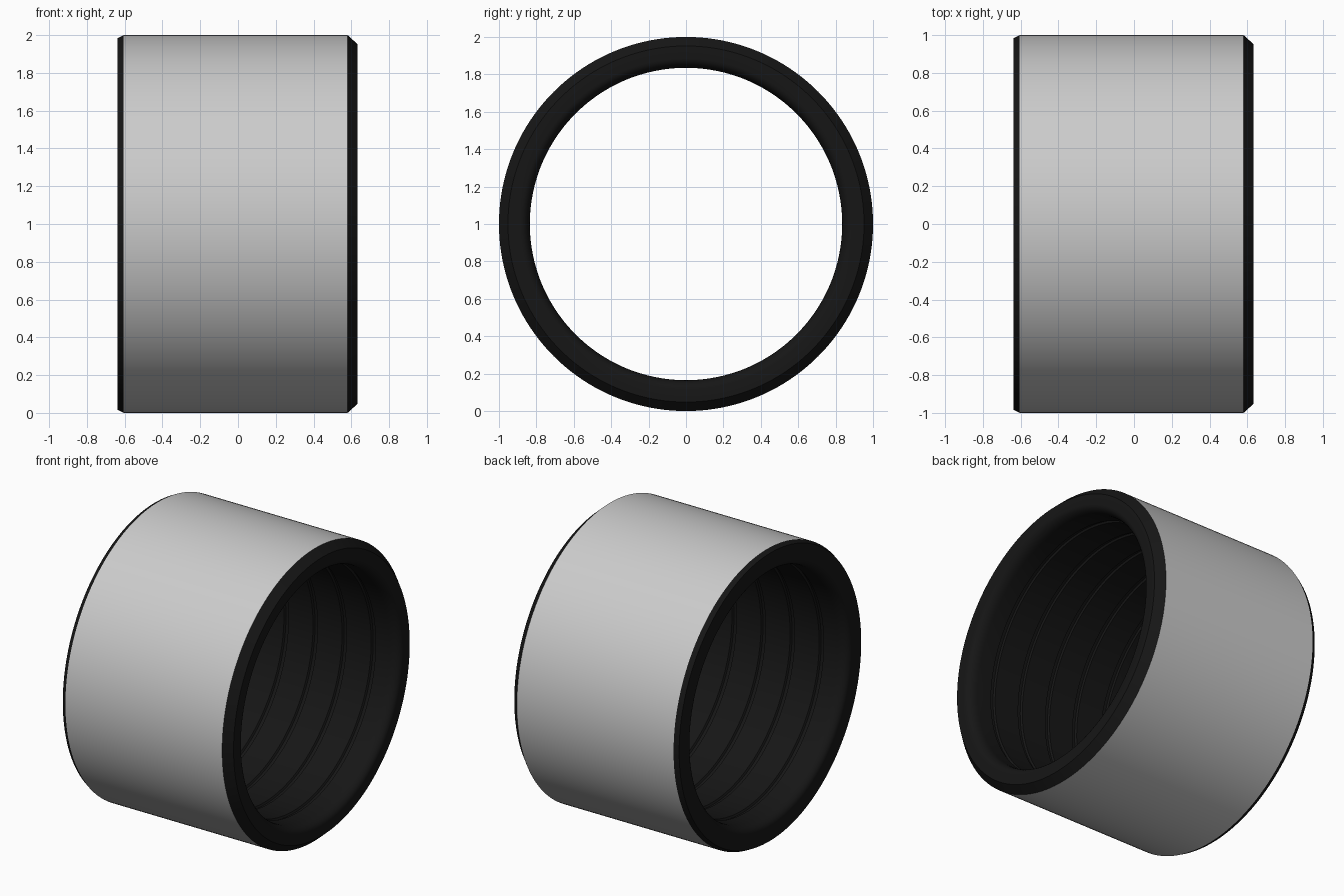
import bpy, bmesh, math

if "Cube" in bpy.data.objects:
    bpy.data.objects.remove(bpy.data.objects["Cube"])

SEG = 160
L, R = -0.637, 0.633        # end faces along the x axis
SL, SR = -0.606, 0.58       # ends of the outer sleeve
BORE = 0.835


def material(name, c):
    m = bpy.data.materials.new(name)
    m.diffuse_color = (c, c, c, 1)
    m.use_nodes = True
    m.node_tree.nodes["Principled BSDF"].inputs["Base Color"].default_value = m.diffuse_color
    return m


def lathe(name, profile):
    """Revolve (x, radius) points about the horizontal axis at z = 1."""
    bm = bmesh.new()
    rings = []
    for x, r in profile:
        rings.append([bm.verts.new((x, r * math.cos(a), 1 + r * math.sin(a)))
                      for a in (2 * math.pi * k / SEG for k in range(SEG))])
    for p, q in zip(rings, rings[1:]):
        for k in range(SEG):
            n = (k + 1) % SEG
            bm.faces.new((p[k], q[k], q[n], p[n]))
    me = bpy.data.meshes.new(name)
    bm.to_mesh(me)
    bm.free()
    ob = bpy.data.objects.new(name, me)
    bpy.context.collection.objects.link(ob)
    bpy.context.view_layer.objects.active = ob
    ob.select_set(True)
    bpy.ops.object.shade_smooth_by_angle(angle=math.radians(28))
    ob.select_set(False)
    return ob


def lip(end, inward):
    """Rounded entry from the end face into the bore."""
    w, h = 0.07, 0.05
    return [(end + inward * w * (1 - math.cos(t)), BORE + h * (1 - math.sin(t)))
            for t in (math.pi / 2 * k / 6 for k in range(7))]


# Outer metal sleeve
lathe("outer_sleeve", [(SR, 1.0), (SL, 1.0)])

# Dark liner: chamfered ends, rounded lips and ring grooves in the bore
profile = [(SL, 1.0), (L, 0.984)] + lip(L, 1)
for i in range(-2, 3):
    g = 0.22 * i
    profile += [(g - 0.017, BORE), (g - 0.01, BORE + 0.012),
                (g + 0.01, BORE + 0.012), (g + 0.017, BORE)]
profile += lip(R, -1)[::-1] + [(R, 0.952), (SR, 1.0)]
liner = lathe("grooved_liner", profile)
liner.data.materials.append(material("black_rubber", 0.008))
